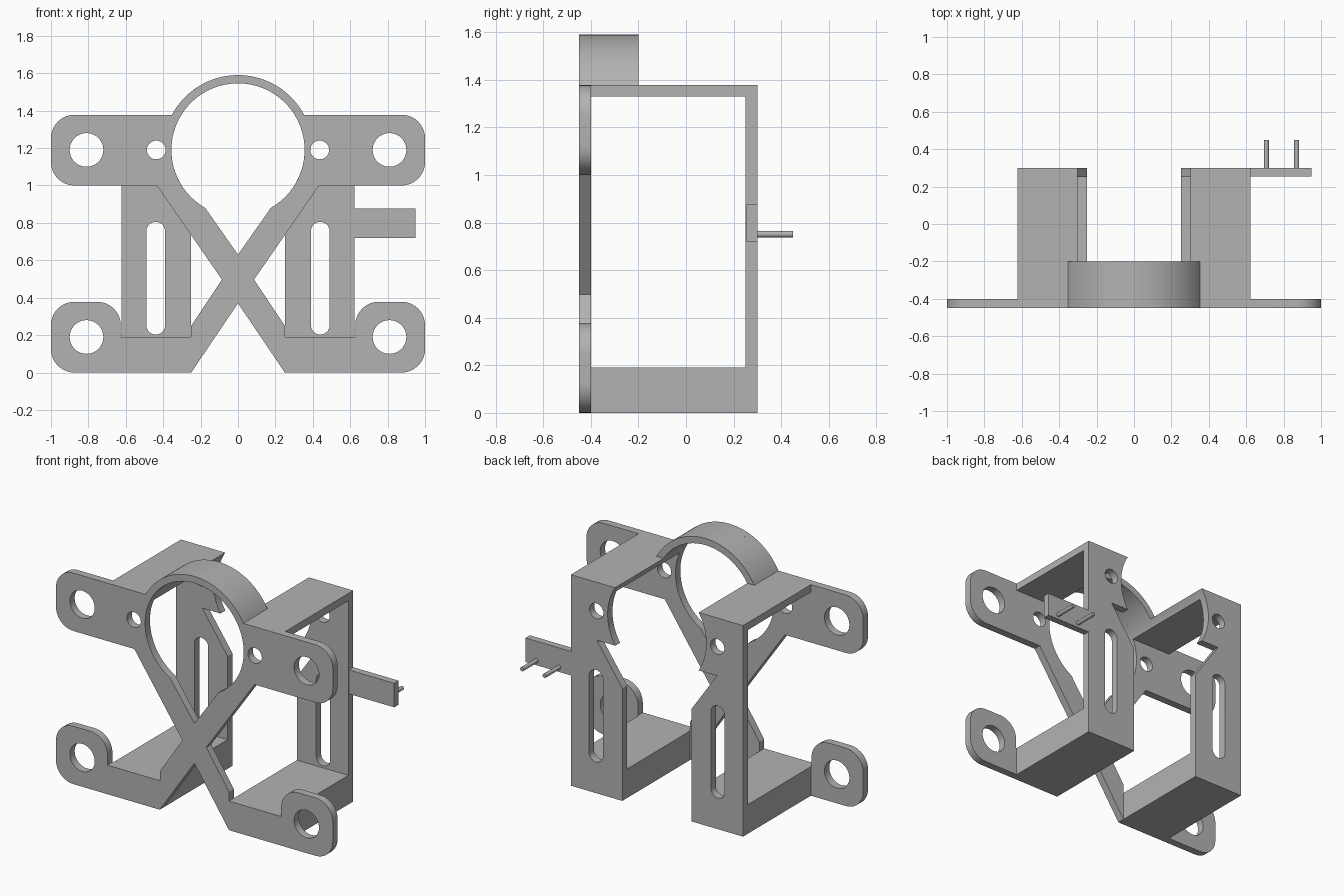
import bpy, bmesh, math
from mathutils import Matrix

cube = bpy.data.objects.get("Cube")
if cube:
    bpy.data.objects.remove(cube, do_unlink=True)

grey = bpy.data.materials.new("plain grey")
grey.use_nodes = True
COLOUR = (0.45, 0.45, 0.45, 1)
grey.diffuse_color = COLOUR
grey.node_tree.nodes["Principled BSDF"].inputs["Base Color"].default_value = COLOUR

parts = []
RING_Z, R_IN, R_OUT = 1.19, 0.356, 0.40


def arc(cx, cz, r, a0, a1, n=10):
    """Points along an arc in the x-z plane, angles in degrees."""
    angles = [math.radians(a0 + (a1 - a0) * i / n) for i in range(n + 1)]
    return [(cx + r * math.cos(a), cz + r * math.sin(a)) for a in angles]


def circle(cx, cz, r, n=40):
    return arc(cx, cz, r, 0, 360, n)[:-1]


def flip(pts):
    return [(-x, z) for x, z in reversed(pts)]


def symmetric(half):
    """Close a right-half outline, starting and ending on x = 0."""
    return half + flip(half)[1:-1]


def angle_at(r, z):
    """Angle of the point at height z on the right side of a ring circle."""
    return math.degrees(math.asin((z - RING_Z) / r))


def slab(name, loops, y0, y1):
    """Extrude an outline with holes from y0 to y1."""
    cu = bpy.data.curves.new(name, "CURVE")
    cu.dimensions = "2D"
    cu.fill_mode = "BOTH"
    cu.extrude = (y1 - y0) / 2
    for loop in loops:
        sp = cu.splines.new("POLY")
        sp.points.add(len(loop) - 1)
        for p, (x, z) in zip(sp.points, loop):
            p.co = (x, z, 0, 1)
        sp.use_cyclic_u = True
    tmp = bpy.data.objects.new(name + "_profile", cu)
    bpy.context.collection.objects.link(tmp)
    dg = bpy.context.evaluated_depsgraph_get()
    me = bpy.data.meshes.new_from_object(tmp.evaluated_get(dg))
    bpy.data.objects.remove(tmp, do_unlink=True)
    bpy.data.curves.remove(cu)
    me.transform(Matrix.Translation((0, (y0 + y1) / 2, 0)) @ Matrix.Rotation(math.pi / 2, 4, "X"))
    bm = bmesh.new()
    bm.from_mesh(me)
    bmesh.ops.remove_doubles(bm, verts=bm.verts, dist=1e-5)
    bmesh.ops.recalc_face_normals(bm, faces=bm.faces)
    bm.to_mesh(me)
    bm.free()
    me.name = name
    me.materials.clear()
    me.materials.append(grey)
    ob = bpy.data.objects.new(name, me)
    bpy.context.collection.objects.link(ob)
    parts.append(ob)
    return ob


def rect(x0, x1, z0, z1):
    return [(x0, z0), (x1, z0), (x1, z1), (x0, z1)]


# Front plate: crossed arms, four rounded ears and the ring face
c = 0.125
half = [(0, 0.37), (0.25, 0)]
half += arc(1 - c, c, c, -90, 0)
half += arc(1 - c, 0.378 - c, c, 0, 90)
half += arc(0.627 + c, 0.378 - c, c, 90, 180)
half += [(0.627, 0.19), (0.25, 0.19), (0.25, 0.25), (0.086, 0.497), (0.434, 1.0)]
half += arc(1 - c, 1.0 + c, c, -90, 0)
half += arc(1 - c, 1.378 - c, c, 0, 90)
half += arc(0, RING_Z, R_OUT, angle_at(R_OUT, 1.378), 90, 20)
opening = [(0, 0.63)] + arc(0, RING_Z, R_IN, angle_at(R_IN, 0.88), 90, 40)
holes = [symmetric(opening)]
for s in (1, -1):
    holes += [circle(s * 0.81, 1.19, 0.09), circle(s * 0.81, 0.19, 0.09),
              circle(s * 0.437, 1.19, 0.05)]
slab("front_plate", [symmetric(half)] + holes, -0.45, -0.40)

# Arch: the deep upper part of the ring
a_out, a_in = angle_at(R_OUT, 1.36), angle_at(R_IN, 1.36)
slab("ring_arch", [arc(0, RING_Z, R_OUT, a_out, 180 - a_out, 40)
                   + arc(0, RING_Z, R_IN, 180 - a_in, a_in, 40)], -0.40, -0.20)

# Side brackets: bottom block, top plate and slotted back plate
back = [(0.25, 0), (0.622, 0), (0.622, 1.378)]
back += arc(0, RING_Z, R_IN, angle_at(R_IN, 1.378), angle_at(R_IN, 1.0), 16)
back += [(0.434, 1.0), (0.25, 0.735)]
slot = arc(0.44, 0.755, 0.05, 0, 180, 14) + arc(0.44, 0.253, 0.05, 180, 360, 14)
top = [(0.622, 1.33), (0.622, 1.378)]
top += arc(0, RING_Z, R_IN, angle_at(R_IN, 1.378), angle_at(R_IN, 1.33), 4)
for side, f in (("left", lambda p: p), ("right", flip)):
    slab(side + "_bottom_block", [f(rect(0.25, 0.622, 0, 0.19))], -0.40, 0.25)
    slab(side + "_top_plate", [f(top)], -0.40, 0.25)
    slab(side + "_back_plate", [f(back), f(slot), f(circle(0.437, 1.19, 0.05))], 0.25, 0.30)

# Side tab with two pins
slab("side_tab", [rect(0.622, 0.95, 0.72, 0.877)], 0.255, 0.30)
for i, x in enumerate((0.708, 0.87)):
    slab("tab_pin_%d" % (i + 1), [circle(x, 0.751, 0.0135, 20)], 0.30, 0.45)

# Smooth the curved walls, keep the edges sharp
bpy.ops.object.select_all(action="DESELECT")
for ob in parts:
    ob.select_set(True)
bpy.context.view_layer.objects.active = parts[0]
bpy.ops.object.shade_smooth_by_angle(angle=math.radians(30))
